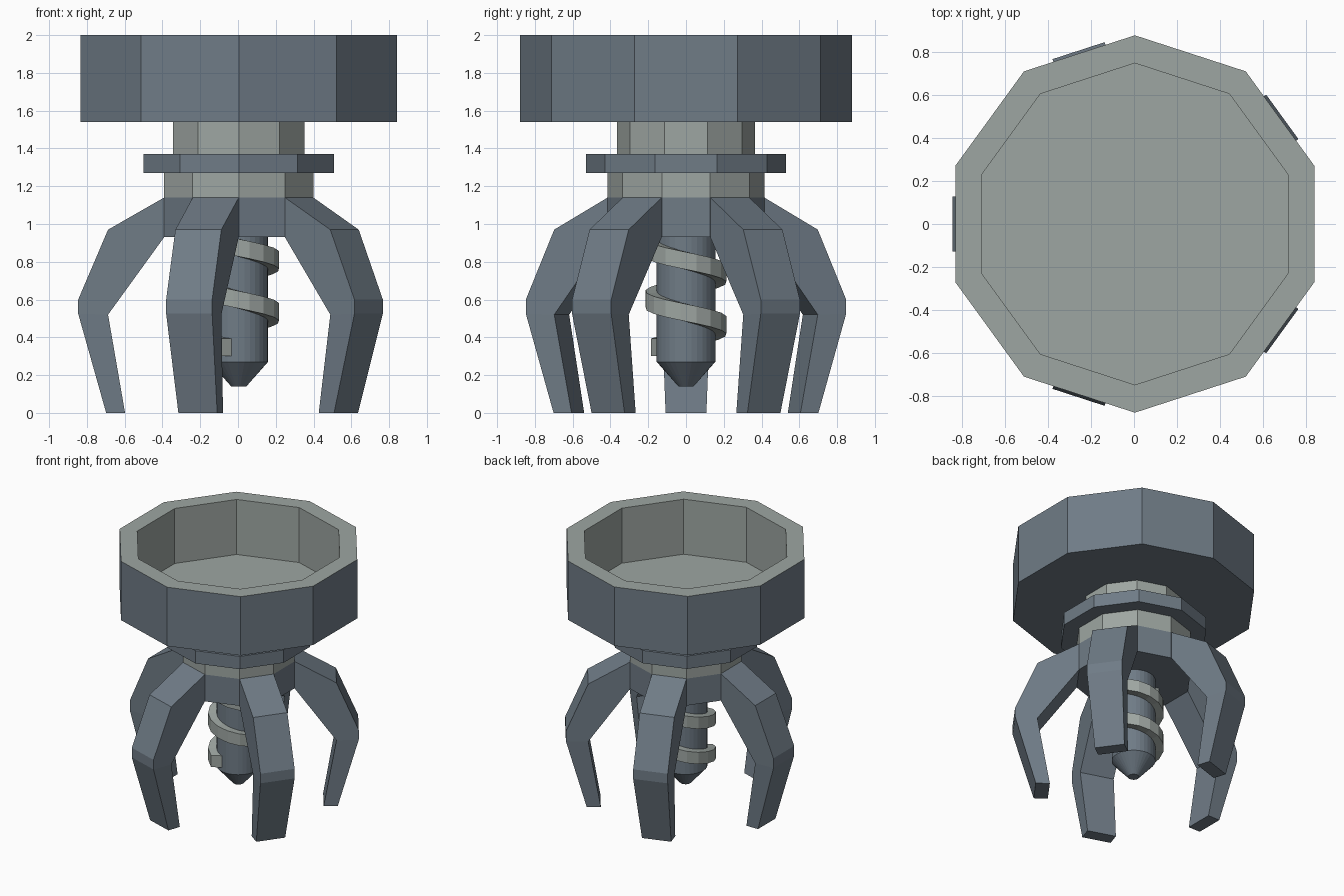
import bpy, bmesh
from math import sin, cos, pi, radians

if "Cube" in bpy.data.objects:
    bpy.data.objects.remove(bpy.data.objects["Cube"])

CX = 0.004  # tiny offset that centres the five-legged layout


def material(name, rgb):
    m = bpy.data.materials.new(name)
    m.diffuse_color = (*rgb, 1)
    m.use_nodes = True
    m.node_tree.nodes["Principled BSDF"].inputs["Base Color"].default_value = m.diffuse_color
    return m


SLATE = material("slate", (0.16, 0.20, 0.24))
PALE = material("pale_grey", (0.34, 0.38, 0.36))


def finish(name, bm, mats):
    bmesh.ops.recalc_face_normals(bm, faces=bm.faces)
    me = bpy.data.meshes.new(name)
    bm.to_mesh(me)
    bm.free()
    ob = bpy.data.objects.new(name, me)
    for m in mats:
        me.materials.append(m)
    ob.location.x = CX
    bpy.context.collection.objects.link(ob)
    return ob


def lathe(name, profile, n, mats, second_from=99):
    """Spin (radius, z) points into n flat sides, with a face closing each end."""
    bm = bmesh.new()
    rings = [[bm.verts.new((r * cos(pi / 2 + 2 * pi * k / n),
                            r * sin(pi / 2 + 2 * pi * k / n), z))
              for k in range(n)] for r, z in profile]
    bm.faces.new(rings[0][::-1])
    for s, (a, b) in enumerate(zip(rings, rings[1:])):
        for k in range(n):
            j = (k + 1) % n
            f = bm.faces.new((a[k], a[j], b[j], b[k]))
            f.material_index = 1 if s >= second_from else 0
    cap = bm.faces.new(rings[-1])
    cap.material_index = 1 if second_from < 99 else 0
    return finish(name, bm, mats)


# Cup, necks, flange and hub: all ten-sided
lathe("cup", [(0.88, 1.54), (0.88, 2.0), (0.75, 2.0), (0.75, 1.57)], 10,
      [SLATE, PALE], second_from=1)
lathe("upper_neck", [(0.365, 1.37), (0.365, 1.54)], 10, [PALE])
lathe("flange", [(0.53, 1.27), (0.53, 1.37)], 10, [SLATE])
lathe("lower_neck", [(0.415, 1.14), (0.415, 1.27)], 10, [PALE])
lathe("hub", [(0.415, 0.93), (0.415, 1.14)], 10, [SLATE])

# Drill shaft with blunt conical tip
lathe("drill_shaft", [(0.04, 0.14), (0.155, 0.27), (0.155, 0.94)], 32, [SLATE])


# Claw legs growing out of every second hub face
def leg(name, angle):
    w, foot = 0.128, 0.108
    outer = [(0.395, 1.14, w), (0.692, 0.97, w), (0.85, 0.60, w),
             (0.85, 0.525, w), (0.702, 0.0, foot)]
    inner = [(0.395, 0.93, w), (0.692, 0.52, w), (0.602, 0.0, foot)]
    bm = bmesh.new()

    def pair(p):
        r, z, h = p
        return [bm.verts.new((r * cos(angle) - s * h * sin(angle),
                              r * sin(angle) + s * h * cos(angle), z))
                for s in (-1, 1)]

    o = [pair(p) for p in outer]
    i = [pair(p) for p in inner]
    for chain in (o, i, [o[-1], i[-1]]):
        for a, b in zip(chain, chain[1:]):
            bm.faces.new((a[0], a[1], b[1], b[0]))
    for s in (0, 1):
        bm.faces.new([v[s] for v in (o[0], o[1], o[2], o[3], i[1], i[0])])
        bm.faces.new([v[s] for v in (o[3], o[4], i[2], i[1])])
    bm.faces.new((o[0][0], o[0][1], i[0][1], i[0][0]))
    return finish(name, bm, [SLATE])


for k in range(5):
    leg(f"claw_leg_{k + 1}", radians(36 + 72 * k))


# Screw thread: square section winding down the shaft
def thread(name, turns=2.2, per_turn=16, pitch=0.275, half=0.046):
    bm = bmesh.new()
    steps = round(turns * per_turn)
    end = radians(240)
    rings = []
    for s in range(steps + 1):
        back = s / per_turn
        a = end - 2 * pi * back
        z = 0.347 + pitch * back
        skew = radians(18) if s == 0 else 0  # slanted lower end
        rings.append([bm.verts.new((r * cos(a + t), r * sin(a + t), z + h))
                      for r, h, t in ((0.15, -half, skew), (0.215, -half, 0),
                                      (0.215, half, 0), (0.15, half, skew))])
    for a, b in zip(rings, rings[1:]):
        for k in range(4):
            j = (k + 1) % 4
            bm.faces.new((a[k], a[j], b[j], b[k]))
    bm.faces.new(rings[0])
    bm.faces.new(rings[-1])
    return finish(name, bm, [PALE])


thread("screw_thread")
